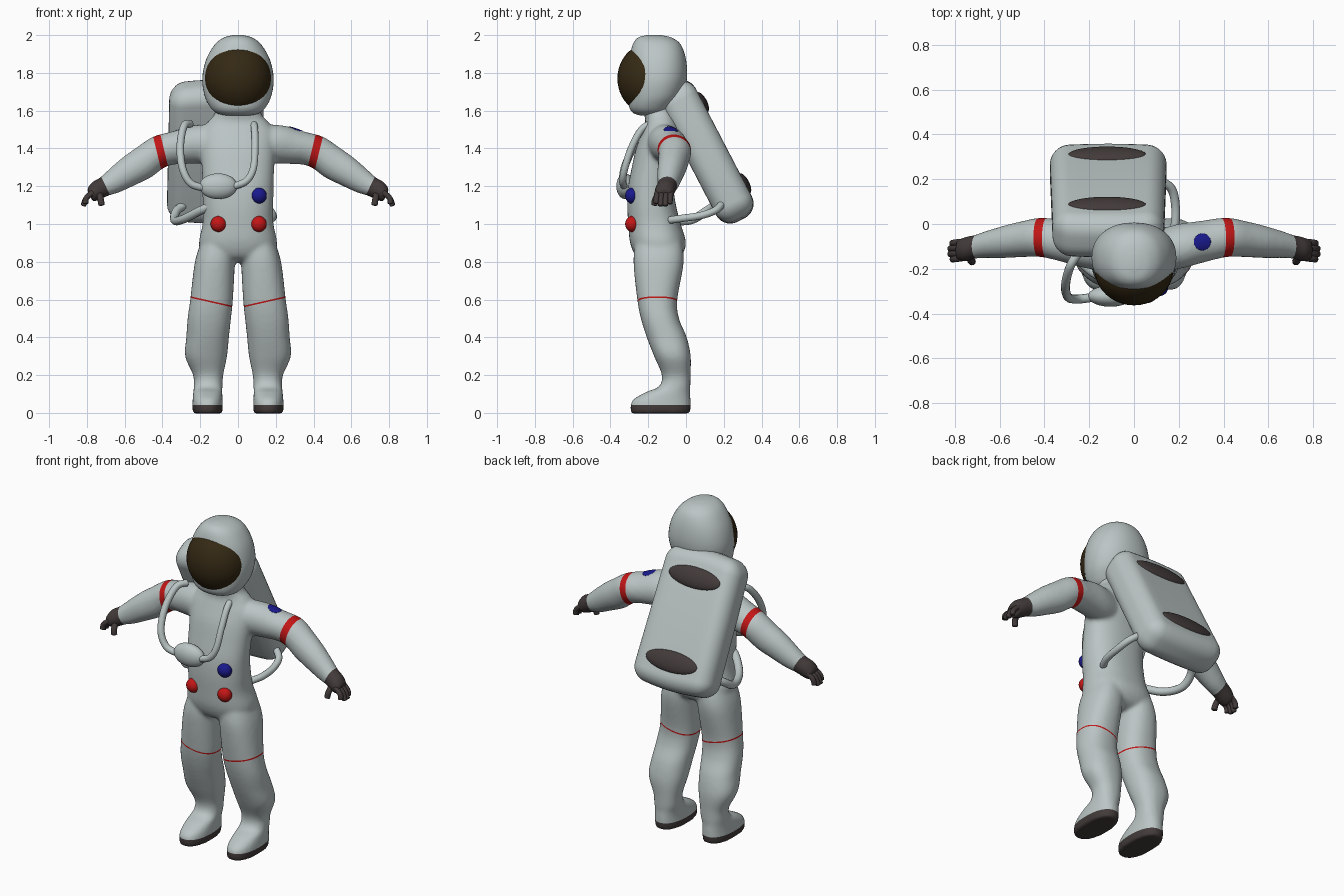
import bpy, bmesh, math
from mathutils import Vector, Matrix

if "Cube" in bpy.data.objects:
    bpy.data.objects.remove(bpy.data.objects["Cube"])


def material(name, rgb):
    m = bpy.data.materials.new(name)
    m.diffuse_color = (*rgb, 1)
    m.use_nodes = True
    m.node_tree.nodes["Principled BSDF"].inputs["Base Color"].default_value = m.diffuse_color
    return m


SUIT = material("suit_grey", (0.50, 0.56, 0.56))
DARK = material("dark_rubber", (0.055, 0.043, 0.042))
RED = material("red", (0.55, 0.008, 0.008))
BLUE = material("blue", (0.01, 0.01, 0.27))
VISOR = material("visor_brown", (0.035, 0.022, 0.007))


def finish(name, bm, mats, matrix=None):
    bmesh.ops.recalc_face_normals(bm, faces=bm.faces[:])
    if matrix:
        bm.transform(matrix)
    for f in bm.faces:
        f.smooth = True
    me = bpy.data.meshes.new(name)
    bm.to_mesh(me)
    bm.free()
    for m in mats:
        me.materials.append(m)
    ob = bpy.data.objects.new(name, me)
    bpy.context.collection.objects.link(ob)
    return ob


def spline(rows, k=6):
    """Catmull-Rom interpolation through rows of numbers."""
    rows = [Vector(r) for r in rows]
    out = []
    for i in range(len(rows) - 1):
        a, b, c, d = rows[max(i - 1, 0)], rows[i], rows[i + 1], rows[min(i + 2, len(rows) - 1)]
        for j in range(k):
            t = j / k
            out.append(0.5 * (2 * b + (c - a) * t + (2 * a - 5 * b + 4 * c - d) * t * t
                              + (3 * b - a - 3 * c + d) * t ** 3))
    return out + [rows[-1]]


def loft(bm, rows, u, v, p=2.0, n=36):
    """Closed skin over rings (x, y, z, radius_u, radius_v)."""
    u, v, rings = Vector(u), Vector(v), []
    for r in spline(rows):
        ring = []
        for i in range(n):
            a = 2 * math.pi * i / n
            c, s = math.cos(a), math.sin(a)
            c = math.copysign(abs(c) ** (2 / p), c)
            s = math.copysign(abs(s) ** (2 / p), s)
            ring.append(bm.verts.new(Vector(r[:3]) + u * c * r[3] + v * s * r[4]))
        rings.append(ring)
    for a, b in zip(rings, rings[1:]):
        for i in range(n):
            bm.faces.new((a[i], a[(i + 1) % n], b[(i + 1) % n], b[i]))
    bm.faces.new(rings[0])
    bm.faces.new(rings[-1])


def ellipsoid(name, loc, size, mat, matrix=Matrix()):
    bm = bmesh.new()
    bmesh.ops.create_uvsphere(bm, u_segments=40, v_segments=24, radius=1)
    return finish(name, bm, [mat], matrix @ Matrix.Translation(loc) @ Matrix.Diagonal((*size, 1)))


def tube(name, pts, r, mat):
    bm = bmesh.new()
    path = spline(pts, 8)
    rings, side = [], None
    for i, p in enumerate(path):
        t = (path[min(i + 1, len(path) - 1)] - path[max(i - 1, 0)]).normalized()
        side = t.orthogonal() if side is None else side - t * side.dot(t)
        side.normalize()
        up = t.cross(side)
        # rounded ends
        k = 0.6 if i in (0, len(path) - 1) else 1
        rings.append([bm.verts.new(p + (side * math.cos(a) + up * math.sin(a)) * r * k)
                      for a in [2 * math.pi * j / 12 for j in range(12)]])
    for a, b in zip(rings, rings[1:]):
        for j in range(12):
            bm.faces.new((a[j], a[(j + 1) % 12], b[(j + 1) % 12], b[j]))
    bm.faces.new(rings[0])
    bm.faces.new(rings[-1])
    return finish(name, bm, [mat])


X, Y = (1, 0, 0), (0, 1, 0)

# Suit: torso, legs and arms fused into one smooth skin
bm = bmesh.new()
loft(bm, [(0, -.145, .80, .11, .07), (0, -.145, .83, .185, .12), (0, -.148, .9, .207, .148),
          (0, -.167, 1.0, .188, .139), (0, -.182, 1.1, .187, .129), (0, -.186, 1.2, .188, .12),
          (0, -.172, 1.3, .192, .115), (0, -.145, 1.4, .2, .12), (0, -.13, 1.48, .198, .106),
          (0, -.13, 1.54, .16, .085), (0, -.14, 1.58, .125, .082), (0, -.15, 1.64, .11, .08)], X, Y, 2.3)
for s in (1, -1):
    loft(bm, [(s * x, y, z, a, b) for x, y, z, a, b in [
        (.1, -.145, .92, .09, .12), (.122, -.145, .8, .106, .133), (.14, -.152, .6, .113, .106),
        (.152, -.138, .5, .115, .101), (.161, -.102, .4, .113, .106), (.169, -.072, .3, .111, .097),
        (.158, -.052, .2, .08, .076), (.158, -.06, .14, .076, .083), (.16, -.095, .11, .077, .117),
        (.161, -.128, .07, .079, .152), (.161, -.135, .03, .081, .16), (.161, -.135, -.003, .078, .156)]],
        X, Y, 2.3)
    loft(bm, [(s * x, y, z, a, b) for x, y, z, a, b in [
        (.1, -.12, 1.43, .09, .11), (.2, -.1, 1.42, .1, .112), (.3, -.08, 1.405, .094, .097),
        (.41, -.06, 1.385, .088, .087), (.5, -.068, 1.325, .08, .088), (.58, -.08, 1.277, .072, .08),
        (.66, -.092, 1.225, .06, .066), (.71, -.102, 1.197, .053, .053), (.75, -.112, 1.176, .055, .052),
        (.785, -.117, 1.15, .047, .037)]], Y, (s * .45, 0, .89))
body = finish("suit_source", bm, [])
rm = body.modifiers.new("fuse", 'REMESH')
rm.mode, rm.voxel_size = 'VOXEL', 0.011
sm = body.modifiers.new("soften", 'SMOOTH')
sm.factor, sm.iterations = 0.5, 8
bpy.context.view_layer.update()
skin = bpy.data.meshes.new_from_object(body.evaluated_get(bpy.context.evaluated_depsgraph_get()))
bpy.data.objects.remove(body)
bm = bmesh.new()
bm.from_mesh(skin)

# Painted zones: (centre, normal, start, end, region test, colour index)
zones = [((0, 0, .042), (0, 0, -1), 0, 9, lambda c: c.z < .1, 1)]
for s in (1, -1):
    zones += [
        ((s * .41, 0, 1.385), (s * .972, 0, -.235), -.02, .02, lambda c, s=s: c.x * s > .3 and c.z > 1.1, 2),
        ((s * .7, 0, 1.2), (s * .9, 0, -.43), 0, 9, lambda c, s=s: c.x * s > .55 and c.z > 1, 1),
        ((s * .14, 0, .588), (s * -.22, 0, .975), -.004, .004, lambda c, s=s: c.x * s > 0 and .5 < c.z < .7, 2)]
for co, no, lo, hi, test, idx in zones:
    co, no = Vector(co), Vector(no).normalized()
    for d in (lo, hi):
        faces = [f for f in bm.faces if test(f.calc_center_median())]
        geom = list({e for f in faces for e in f.edges}) + list({v for f in faces for v in f.verts}) + faces
        bmesh.ops.bisect_plane(bm, geom=geom, dist=1e-5, plane_co=co + no * d, plane_no=no)
    for f in bm.faces:
        c = f.calc_center_median()
        if test(c) and lo < (c - co).dot(no) < hi:
            f.material_index = idx
suit = finish("suit", bm, [SUIT, DARK, RED])
bpy.context.view_layer.update()

# Shoulder patch: thin plate draped on the sleeve
bm = bmesh.new()
bmesh.ops.create_uvsphere(bm, u_segments=32, v_segments=16, radius=.038)
for v in bm.verts:
    x, y = v.co.x + .305, v.co.y - .08
    hit, loc, _, _ = suit.ray_cast((x, y, 1.9), (0, 0, -1))
    v.co = (x, y, (loc.z if hit else 1.49) + .002 + .003 * v.co.z / .038)
finish("shoulder_patch", bm, [BLUE])

# Gloved fingers and thumbs
for s, side in ((1, "right"), (-1, "left")):
    for i, y in enumerate((-.152, -.128, -.104, -.08)):
        drop = (.012, 0, 0, .01)[i]
        tube(f"{side}_finger_{i + 1}", [(s * .765, y, 1.17), (s * .802, y - .004, 1.138),
                                      (s * (.82 - drop), y - .006, 1.095 + drop)], .015, DARK)
    tube(f"{side}_thumb", [(s * .735, -.13, 1.17), (s * .728, -.16, 1.135), (s * .722, -.168, 1.098)], .017, DARK)

# Helmet and visor
bm = bmesh.new()
loft(bm, [(0, y, z, a, b) for z, y, a, b in [
    (2.0, -.17, .025, .035), (1.987, -.165, .075, .088), (1.95, -.155, .123, .127), (1.87, -.15, .169, .15),
    (1.77, -.15, .189, .155), (1.68, -.163, .177, .142), (1.62, -.183, .148, .118),
    (1.588, -.19, .115, .09), (1.575, -.19, .07, .055)]], X, Y, 2.2, 48)
finish("helmet", bm, [SUIT])
ellipsoid("visor", (0, -.2, 1.77), (.176, .163, .184), VISOR)

# Backpack: domed, rounded box leaning back, with two dark pads
lean = Matrix.Translation((-.115, .105, 1.383)) @ Matrix.Rotation(math.radians(27.5), 4, 'X')
bm = bmesh.new()
bmesh.ops.create_cube(bm, size=2, matrix=Matrix.Diagonal((.26, .107, .407, 1)))
bmesh.ops.bevel(bm, geom=bm.edges[:], offset=.085, segments=7, profile=.5, affect='EDGES')
ends = [e for e in bm.edges if abs(e.verts[0].co.x - e.verts[1].co.x) > .2]
bmesh.ops.subdivide_edges(bm, edges=ends, cuts=7, use_grid_fill=True)
for v in bm.verts:
    v.co.z *= 1 - .06 * (v.co.x / .26) ** 2
    v.co.x *= .98 - .03 * v.co.z / .4
finish("backpack", bm, [SUIT], lean)
for z, part in ((.24, "upper"), (-.245, "lower")):
    ellipsoid(f"{part}_pack_pad", (-.005, .103, z), (.174, .026, .06), DARK, lean)

# Chest unit and control dials
ellipsoid("chest_unit", (-.105, -.322, 1.2), (.1, .047, .068), SUIT)
for name, x, z, mat in (("blue_dial", .11, 1.15, BLUE), ("right_red_dial", .11, 1.0, RED),
                        ("left_red_dial", -.103, 1.0, RED)):
    ellipsoid(name, (x, -.285, z), (.042, .037, .042), mat)

# Hoses: two over the chest, two back to the pack
tube("left_chest_hose", [(-.25, -.13, 1.53), (-.285, -.19, 1.52), (-.305, -.27, 1.42), (-.295, -.325, 1.3),
                         (-.25, -.335, 1.215), (-.17, -.325, 1.19)], .02, SUIT)
tube("right_chest_hose", [(.08, -.17, 1.54), (.088, -.235, 1.5), (.09, -.29, 1.4), (.08, -.325, 1.29),
                          (.04, -.335, 1.225), (-.04, -.325, 1.195)], .019, SUIT)
tube("right_pack_hose", [(.15, -.09, 1.02), (.18, -.02, 1.03), (.185, .08, 1.045), (.165, .16, 1.075),
                         (.1, .2, 1.12)], .02, SUIT)
tube("left_pack_hose", [(-.13, -.24, 1.1), (-.2, -.2, 1.07), (-.29, -.1, 1.025), (-.335, .02, 1.02),
                        (-.325, .11, 1.07), (-.27, .17, 1.11)], .023, SUIT)
